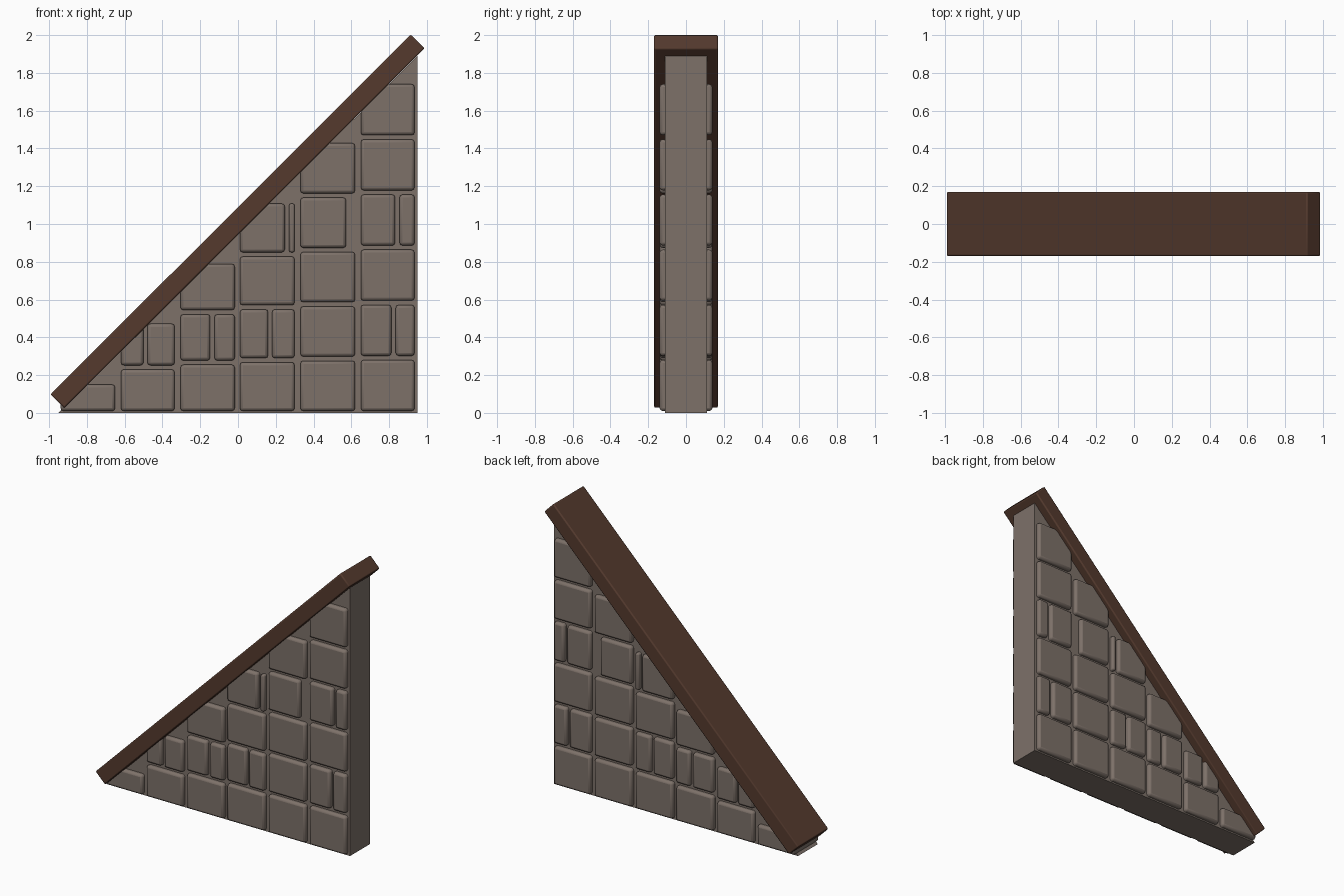
import bpy, math
from mathutils import Matrix

default = bpy.data.objects.get("Cube")
if default:
    bpy.data.objects.remove(default, do_unlink=True)


def make_material(name, colour):
    m = bpy.data.materials.new(name)
    m.use_nodes = True
    m.diffuse_color = colour
    m.node_tree.nodes["Principled BSDF"].inputs["Base Color"].default_value = colour
    return m


STONE = make_material("grey brown stone", (0.205, 0.165, 0.141, 1))
WOOD = make_material("dark brown wood", (0.089, 0.042, 0.027, 1))


def prism(name, outline, half_depth, material, bevel=0.0):
    """Extrude an x-z outline evenly to both sides of y = 0."""
    n = len(outline)
    verts = [(x, y, z) for y in (-half_depth, half_depth) for x, z in outline]
    faces = [tuple(range(n)), tuple(reversed(range(n, 2 * n)))]
    faces += [(i, i + n, (i + 1) % n + n, (i + 1) % n) for i in range(n)]
    mesh = bpy.data.meshes.new(name)
    mesh.from_pydata(verts, [], faces)
    mesh.materials.append(material)
    obj = bpy.data.objects.new(name, mesh)
    bpy.context.collection.objects.link(obj)
    if bevel:
        mod = obj.modifiers.new("rounded_edges", "BEVEL")
        mod.width = bevel
        mod.segments = 2
    return obj


# Triangular wall core
prism("wall_core", [(-0.95, 0), (0.95, 0), (0.95, 1.89)], 0.11, STONE)

# Sloping beam along the top edge
prism("sloped_beam", [(-0.92, 0.025), (0.988, 1.93), (0.915, 2.003), (-0.993, 0.098)],
      0.17, WOOD, 0.008)

# Stone columns: left, right, row pitch, row count, and split rows as {row: spans}
GAP, BASE = 0.022, 0.01
columns = [
    (-0.94, -0.65, 0.162, 1, {}),
    (-0.62, -0.335, 0.242, 2, {1: [(-0.62, -0.5), (-0.48, -0.335)]}),
    (-0.305, -0.017, 0.267, 3, {1: [(-0.305, -0.147), (-0.125, -0.017)]}),
    (0.01, 0.3, 0.28, 4, {1: [(0.01, 0.16), (0.18, 0.3)],
                          3: [(0.01, 0.248), (0.27, 0.3)]}),
    (0.33, 0.62, 0.288, 5, {3: [(0.33, 0.573)]}),
    (0.65, 0.935, 0.292, 6, {1: [(0.65, 0.812), (0.835, 0.935)],
                             3: [(0.65, 0.832), (0.855, 0.935)]}),
]
for c, (left, right, pitch, rows, splits) in enumerate(columns):
    for r in range(rows):
        z0 = BASE + r * pitch
        z1 = z0 + pitch - GAP
        for s, (a, b) in enumerate(splits.get(r, [(left, right)])):
            prism(f"stone_block_{c}_{r}_{s}", [(a, z0), (b, z0), (b, z1), (a, z1)],
                  0.14, STONE, min(0.016, (b - a) * 0.35))

# Soft bevels with crisp large faces
bpy.ops.object.select_all(action="DESELECT")
for obj in bpy.context.collection.objects:
    if obj.name.startswith(("stone_block", "sloped_beam")):
        obj.select_set(True)
        bpy.context.view_layer.objects.active = obj
bpy.ops.object.shade_smooth_by_angle(angle=math.radians(40))
